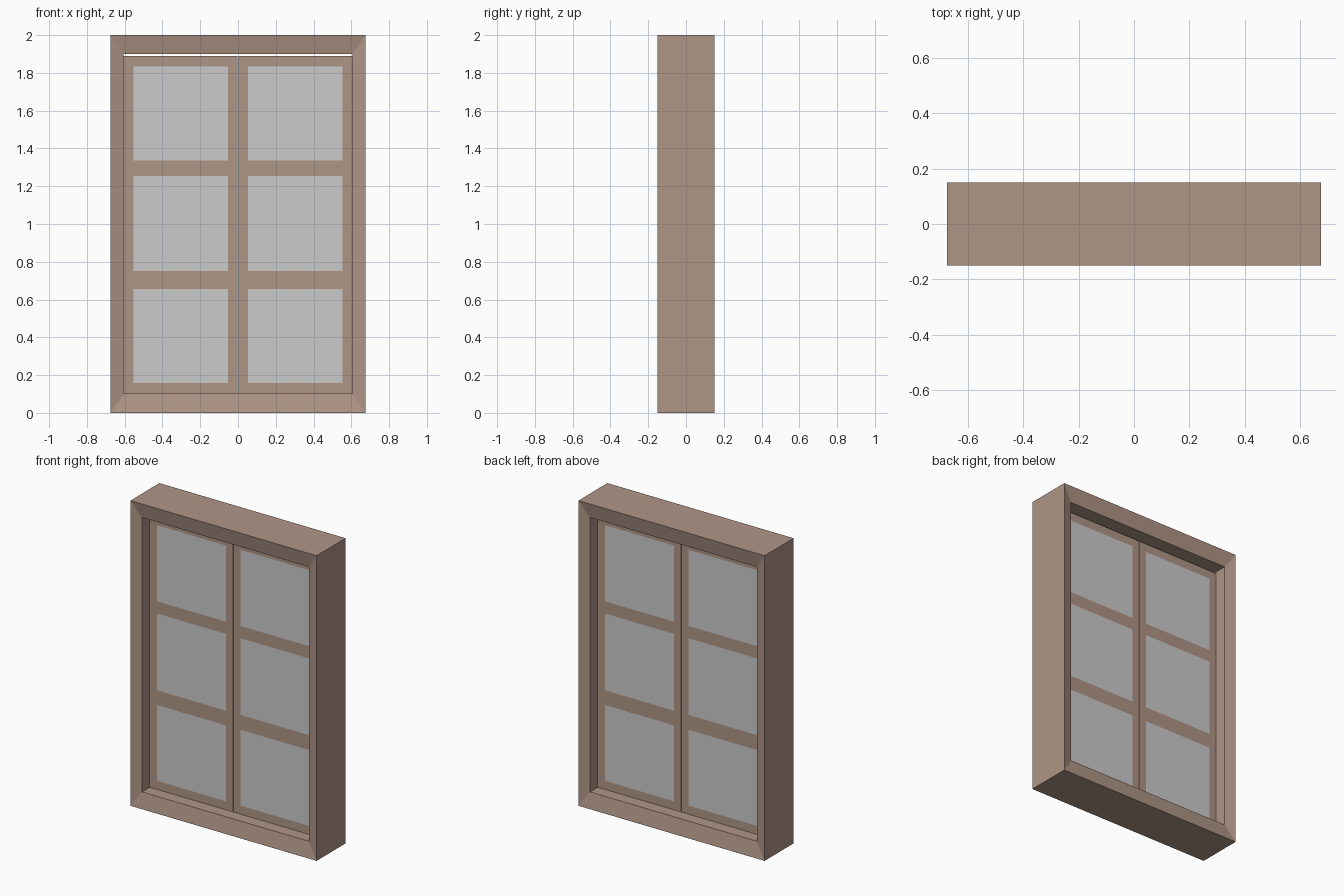
import bpy, bmesh
from mathutils import Matrix, Vector

if "Cube" in bpy.data.objects:
    bpy.data.objects.remove(bpy.data.objects["Cube"])


def material(name, rgb):
    m = bpy.data.materials.new(name)
    m.diffuse_color = (*rgb, 1)
    m.use_nodes = True
    m.node_tree.nodes["Principled BSDF"].inputs["Base Color"].default_value = m.diffuse_color
    return m


wood = material("brown_wood", (0.43, 0.30, 0.24))
glass = material("grey_glass", (0.8, 0.8, 0.8))


def add_object(name, bm, mats):
    bmesh.ops.recalc_face_normals(bm, faces=bm.faces[:])
    me = bpy.data.meshes.new(name)
    bm.to_mesh(me)
    bm.free()
    for m in mats:
        me.materials.append(m)
    ob = bpy.data.objects.new(name, me)
    bpy.context.collection.objects.link(ob)
    return ob


# Outer frame: mitred loop whose front and back slope in towards the opening
OUTER, INNER = (0.675, 0.0, 2.0), (0.605, 0.102, 1.9)
profile = [(OUTER, -0.15), (INNER, -0.13), (INNER, 0.13), (OUTER, 0.15)]
bm = bmesh.new()
rings = []
for (hw, z0, z1), y in profile:
    corners = [(-hw, z0), (hw, z0), (hw, z1), (-hw, z1)]
    rings.append([bm.verts.new((x, y, z)) for x, z in corners])
for i in range(4):
    a, b = rings[i], rings[(i + 1) % 4]
    for j in range(4):
        k = (j + 1) % 4
        bm.faces.new((a[j], a[k], b[k], b[j]))
add_object("window_frame", bm, [wood])

# Sashes: solid panels with three flush panes on both faces
PANE_X = (0.052, 0.552)
PANES_Z = [(0.158, 0.655), (0.752, 1.255), (1.335, 1.834)]
X0, X1, Z0, Z1, DEPTH = 0.002, 0.605, 0.102, 1.89, 0.1


def sash(name, side):
    bm = bmesh.new()
    centre = Matrix.Translation((side * (X0 + X1) / 2, 0, (Z0 + Z1) / 2))
    bmesh.ops.create_cube(
        bm, size=1, matrix=centre @ Matrix.Diagonal((X1 - X0, DEPTH, Z1 - Z0, 1)))
    cuts = [((side * x, 0, 0), (1, 0, 0)) for x in PANE_X]
    cuts += [((0, 0, z), (0, 0, 1)) for pane in PANES_Z for z in pane]
    for co, no in cuts:
        bmesh.ops.bisect_plane(bm, geom=bm.verts[:] + bm.edges[:] + bm.faces[:],
                               plane_co=Vector(co), plane_no=Vector(no))
    bm.normal_update()
    for f in bm.faces:
        c = f.calc_center_median()
        if (abs(f.normal.y) > 0.9 and PANE_X[0] < abs(c.x) < PANE_X[1]
                and any(a < c.z < b for a, b in PANES_Z)):
            f.material_index = 1
    add_object(name, bm, [wood, glass])


sash("left_sash", -1)
sash("right_sash", 1)
